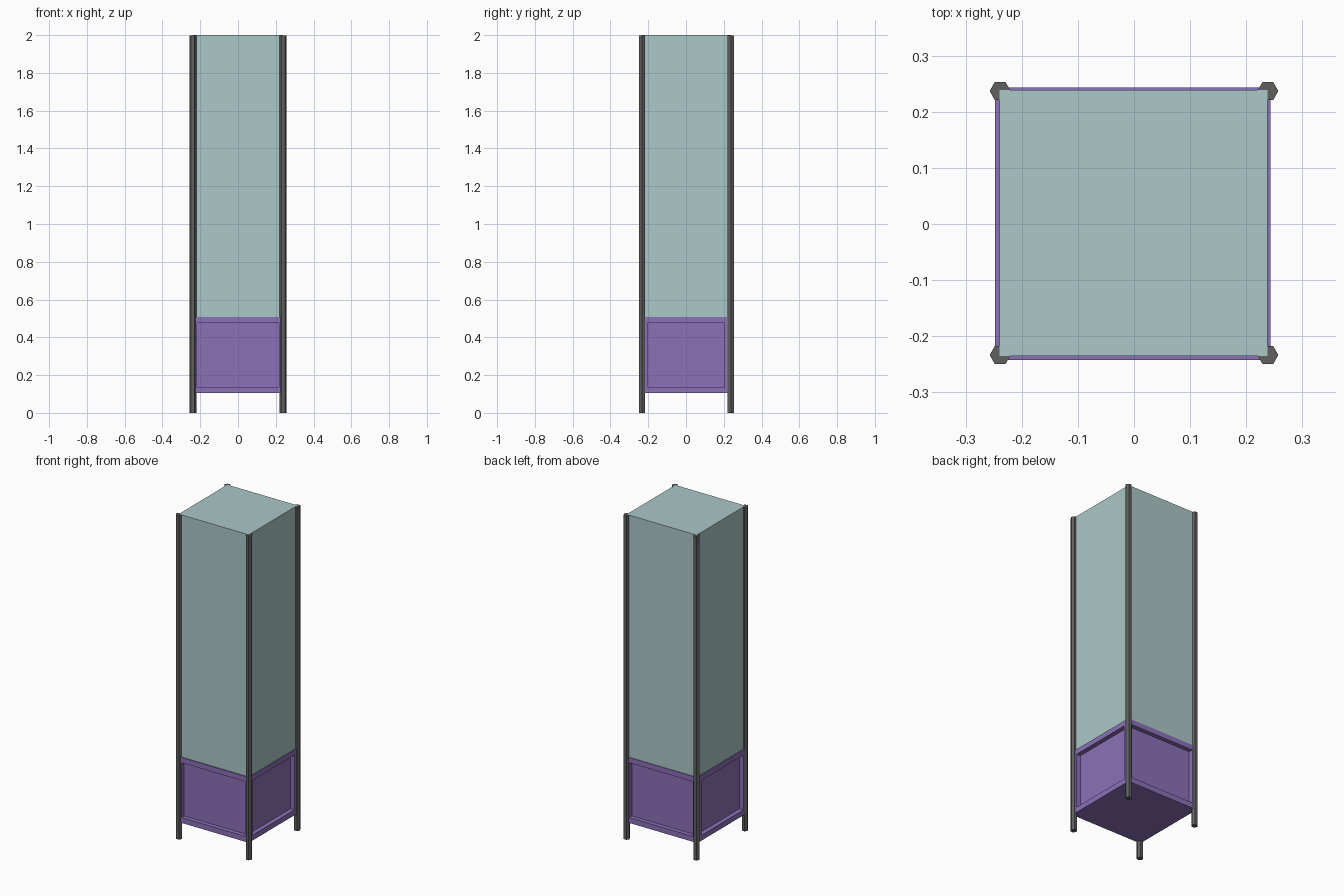
import bpy, bmesh
from mathutils import Vector

if "Cube" in bpy.data.objects:
    bpy.data.objects.remove(bpy.data.objects["Cube"])

def material(name, rgb):
    m = bpy.data.materials.new(name)
    m.diffuse_color = (*rgb, 1)
    m.use_nodes = True
    m.node_tree.nodes["Principled BSDF"].inputs["Base Color"].default_value = m.diffuse_color
    return m

GLASS = material("pale teal glass", (0.41, 0.58, 0.58))
PURPLE = material("purple panel", (0.26, 0.165, 0.485))
METAL = material("dark grey metal", (0.117, 0.117, 0.117))

def finish(bm, name, mat):
    me = bpy.data.meshes.new(name)
    bm.to_mesh(me)
    bm.free()
    me.materials.append(mat)
    ob = bpy.data.objects.new(name, me)
    bpy.context.collection.objects.link(ob)
    return ob

def box(lo, hi):
    bm = bmesh.new()
    bmesh.ops.create_cube(bm, size=1)
    for v in bm.verts:
        v.co = Vector([lo[i] if v.co[i] < 0 else hi[i] for i in range(3)])
    return bm

# Tall glass case
finish(box((-0.24, -0.2355, 0.5), (0.238, 0.239, 2.0)), "glass_case", GLASS)

# Plinth with a recessed panel in each side
bm = box((-0.248, -0.242, 0.104), (0.243, 0.2435, 0.507))
bm.normal_update()
for f in [f for f in bm.faces if abs(f.normal.z) < 0.5]:
    n = f.normal.copy()
    side = 1 if abs(n.x) > 0.5 else 0        # axis running along the face
    half = 0.204 if side else 0.217
    bmesh.ops.inset_individual(bm, faces=[f], thickness=0.03)
    for v in f.verts:
        v.co[side] = half if v.co[side] > 0 else -half
        v.co.z = 0.475 if v.co.z > 0.3 else 0.137
    # push the panel back, leaving a step around it
    wall = bmesh.ops.extrude_discrete_faces(bm, faces=[f])["faces"][0]
    rim = wall.verts
    bmesh.ops.translate(bm, verts=list(rim), vec=-n * 0.027)
bmesh.ops.recalc_face_normals(bm, faces=bm.faces[:])
finish(bm, "plinth", PURPLE)

# Hexagonal corner posts
for sx, xn in ((-1, "left"), (1, "right")):
    for y, yn in ((-0.2335, "front"), (0.237, "back")):
        bm = bmesh.new()
        bmesh.ops.create_cone(bm, cap_ends=True, segments=6,
                              radius1=0.0188, radius2=0.0188, depth=1.999)
        # turn so that two corners point along x
        for v in bm.verts:
            v.co = Vector((v.co.y, -v.co.x, v.co.z))
        post = finish(bm, f"{yn}_{xn}_post", METAL)
        post.location = (sx * 0.2385, y, 0.9995)
